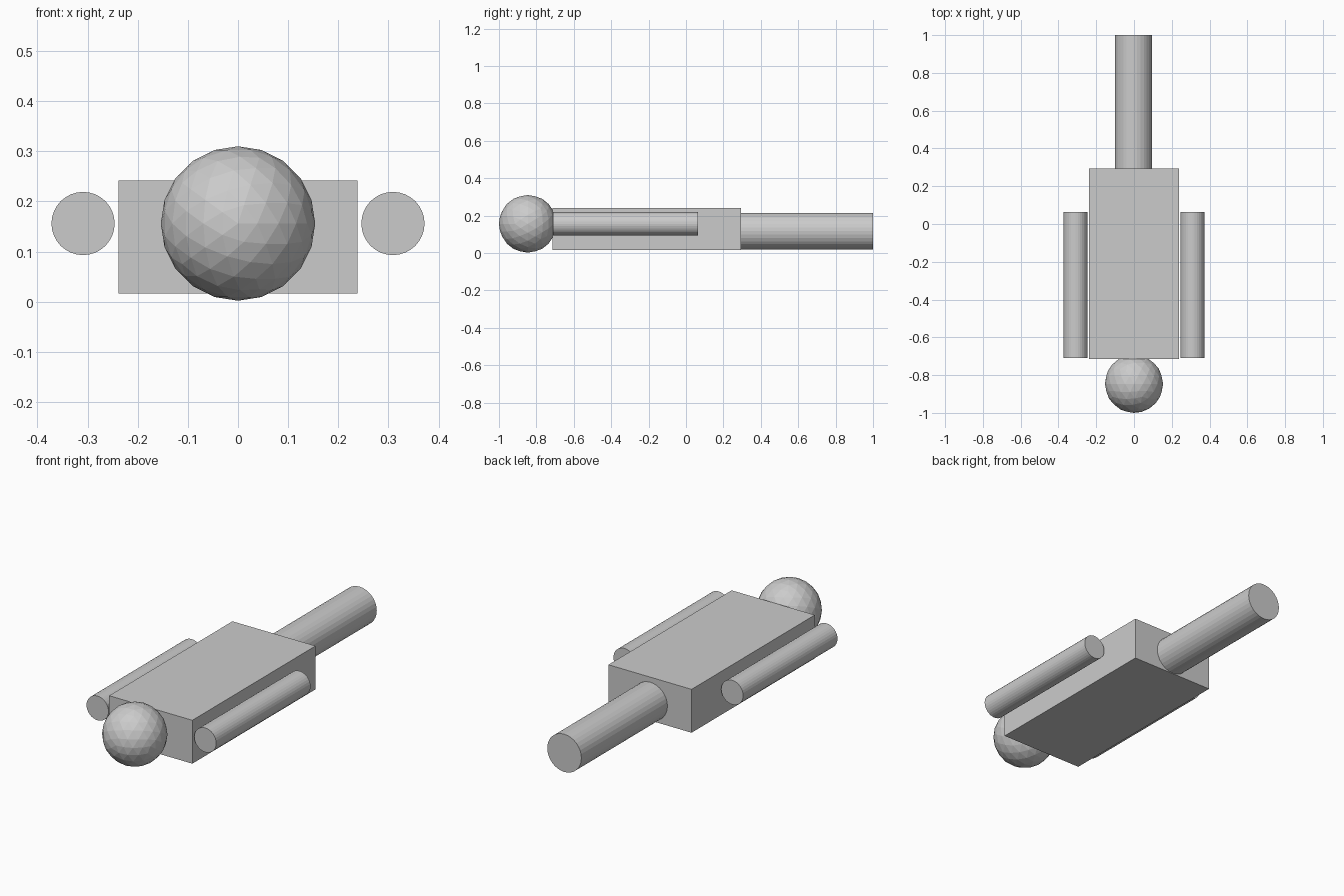
import bpy
from math import pi

if "Cube" in bpy.data.objects:
    bpy.data.objects.remove(bpy.data.objects["Cube"])


def rod(name, x, z, radius, y0, y1):
    """Closed cylinder running along y."""
    bpy.ops.mesh.primitive_cylinder_add(
        vertices=32, radius=radius, depth=y1 - y0,
        location=(x, (y0 + y1) / 2, z), rotation=(pi / 2, 0, 0))
    bpy.context.object.name = name


# Torso block
bpy.ops.mesh.primitive_cube_add(size=1, location=(0, -0.21, 0.129))
torso = bpy.context.object
torso.name = "torso"
torso.scale = (0.477, 1.01, 0.225)

# Faceted head
bpy.ops.mesh.primitive_ico_sphere_add(
    subdivisions=3, radius=0.154, location=(0, -0.846, 0.156),
    rotation=(pi / 2, 0, 0))
bpy.context.object.name = "head"

# Arms on both sides
for side, label in ((-1, "left"), (1, "right")):
    rod(label + "_arm", side * 0.309, 0.156, 0.063, -0.71, 0.063)

# Single leg post
rod("leg", -0.002, 0.117, 0.098, 0.29, 1.0)
